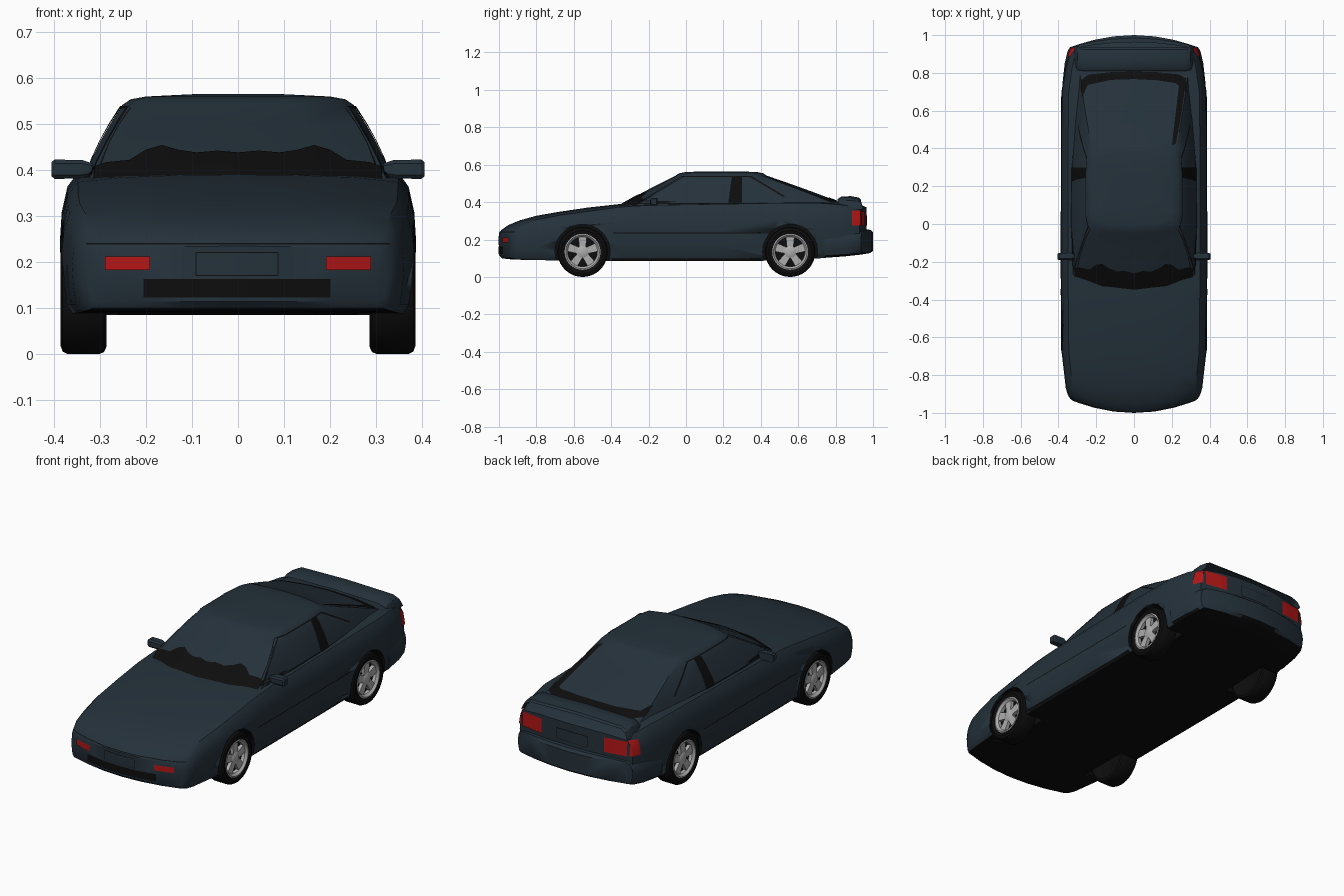
import bpy, bmesh, math
from mathutils import Vector
from mathutils.bvhtree import BVHTree

if "Cube" in bpy.data.objects:
    bpy.data.objects.remove(bpy.data.objects["Cube"])


def material(name, rgb):
    m = bpy.data.materials.new(name)
    m.diffuse_color = (*rgb, 1)
    m.use_nodes = True
    m.node_tree.nodes["Principled BSDF"].inputs["Base Color"].default_value = m.diffuse_color
    return m


PAINT = material("slate blue paint", (0.018, 0.031, 0.043))
BLACK = material("black trim", (0.004, 0.004, 0.004))
RED = material("red lamp", (0.46, 0.008, 0.008))
SILVER = material("silver rim", (0.42, 0.42, 0.42))
AXLES, WHEEL_R, ARCH_R = (-0.553, 0.557), 0.134, 0.147


def finish(name, bm, mats, angle=32, recalc=True):
    if recalc:
        bmesh.ops.recalc_face_normals(bm, faces=bm.faces)
    me = bpy.data.meshes.new(name)
    bm.to_mesh(me)
    bm.free()
    ob = bpy.data.objects.new(name, me)
    bpy.context.collection.objects.link(ob)
    for m in mats:
        me.materials.append(m)
    bpy.ops.object.select_all(action='DESELECT')
    ob.select_set(True)
    bpy.context.view_layer.objects.active = ob
    bpy.ops.object.shade_smooth_by_angle(angle=math.radians(angle))
    return ob


def loft(name, rings, caps, mats=(PAINT,)):
    """Skin closed rings; caps are index tuples used on both end rings."""
    bm = bmesh.new()
    vs = [[bm.verts.new(p) for p in r] for r in rings]
    n = len(rings[0])
    for a, b in zip(vs, vs[1:]):
        for i in range(n):
            j = (i + 1) % n
            bm.faces.new((a[i], a[j], b[j], b[i]))
    for end in (vs[0], vs[-1]):
        for c in caps:
            bm.faces.new([end[i] for i in c])
    return finish(name, bm, mats)


def mirrored(half):
    return half + [Vector((-p[0], p[1], p[2])) for p in half[-2:0:-1]]


def section(y, w, zb, zs, zt, bow=0.0):
    """Body cross-section: floor, curved flank, shoulder, crowned top."""
    pts = [(0, zb), (.33, zb), (.65, zb), (.94, zb)]
    pts += [(x, zb + t * (zs - zb)) for x, t in
            ((.975, .08), (.992, .3), (1, .52), (.99, .72), (.958, .9))]
    pts += [(.9, zs), (.65, zs + .65 * (zt - zs)), (.33, zs + .93 * (zt - zs)), (0, zt)]
    return mirrored([Vector((x * w, y + bow * x * x, z)) for x, z in pts])


N = 24
right_cap = [(i, i + 1, 11 - i, 12 - i) for i in range(3)] + [tuple(range(3, 10))]
BODY_CAPS = right_cap + [tuple((N - i) % N for i in c) for c in right_cap]

# main body shell: y, half width, floor, shoulder, centre height, bow
body = loft("body_shell", [section(*s) for s in (
    (-1.0, .325, .115, .222, .235, .065), (-.985, .338, .10, .24, .253, .06),
    (-.95, .35, .095, .26, .277, .045), (-.89, .361, .092, .283, .302, .02),
    (-.8, .369, .09, .306, .327), (-.68, .383, .088, .329, .348),
    (-.53, .386, .085, .35, .37), (-.35, .387, .085, .374, .39),
    (-.2, .387, .085, .383, .395), (.15, .387, .085, .389, .398),
    (.5, .387, .087, .395, .40), (.7, .384, .098, .395, .405),
    (.82, .365, .11, .387, .402), (.92, .346, .12, .374, .392, -.025),
    (.965, .334, .13, .356, .372, -.037))], BODY_CAPS, (PAINT, BLACK))

# wheel arches cut from the body
bm = bmesh.new()
for y in AXLES:
    for s in (-1, 1):
        r = bmesh.ops.create_cone(bm, cap_ends=True, segments=48, radius1=ARCH_R,
                                  radius2=ARCH_R, depth=.24)
        for v in r["verts"]:
            v.co = Vector((v.co.z + s * .382, v.co.x + y, v.co.y + WHEEL_R))
cutter = finish("arch_cutter", bm, ())
cutter.hide_render = True
mod = body.modifiers.new("arches", 'BOOLEAN')
mod.object, mod.operation, mod.solver = cutter, 'DIFFERENCE', 'EXACT'
bpy.context.view_layer.objects.active = body
bpy.ops.object.modifier_apply(modifier="arches")
bpy.data.objects.remove(cutter)

# floor and arch linings are black
for f in body.data.polygons:
    c, n = f.center, f.normal
    in_arch = any(math.hypot(c.y - y, c.z - WHEEL_R) < ARCH_R + .001 for y in AXLES)
    outer = abs(n.x) > .6 and abs(c.x) > .3
    f.material_index = int(n.z < -.7 or (in_arch and not outer))

# rear bumper
rear_bumper = loft("rear_bumper", [section(*s) for s in (
    (.74, .379, .102, .235, .24), (.85, .367, .11, .243, .25),
    (.94, .352, .12, .246, .256, -.025), (.985, .34, .128, .244, .252, -.05),
    (1.0, .325, .14, .232, .24, -.06))], BODY_CAPS, (PAINT, BLACK))
for f in rear_bumper.data.polygons:
    f.material_index = int(f.normal.z < -.7)

# cabin: plan outlines at the belt line and roof edge, joined by bulged glass
belt = [(0, -.37, .374), (.17, -.348, .374), (.325, -.28, .375), (.336, 0, .38), (.33, .3, .385),
        (.312, .55, .388), (.285, .80, .39), (.14, .83, .392), (0, .84, .393)]
roof = [(0, -.055), (.13, -.047), (.235, -.012), (.25, .05), (.251, .25),
        (.243, .36), (.222, .405), (.11, .425), (0, .43)]
rings = []
for t in (0, .25, .5, .75, 1):
    half = []
    for b, r in zip(belt, roof):
        p = Vector(b).lerp(Vector((*r, .542)), t)
        out = Vector((p.x, (p.y - .2) * .4, 0)).normalized()
        half.append(p + out * .03 * t * (1 - t))
    rings.append(mirrored(half))
for k, z in ((.93, .554), (.8, .56), (.4, .565)):
    rings.append(mirrored([Vector((x * k, .19 + (y - .19) * k, z)) for x, y in roof]))
cabin = loft("cabin", rings, [(i, i + 1, 15 - i, (16 - i) % 16) for i in range(1, 7)]
             + [(0, 1, 15), (7, 8, 9)])

# rear spoiler swept across the boot lid
wing = []
for x, z, y in ((-.315, .375, .01), (-.30, .405, .005), (-.27, .422, 0), (0, .428, 0),
                (.27, .422, 0), (.30, .405, .005), (.315, .375, .01)):
    wing.append([Vector((x, y + a, z + b)) for a, b in
                 ((.81, -.012), (.83, .001), (.88, .004), (.925, -.004), (.935, -.014), (.87, -.018))])
loft("rear_spoiler", wing, [tuple(range(6))])

# door mirrors
for s, side in ((1, "right"), (-1, "left")):
    loft(side + "_mirror", [[Vector((s * x, -.172 + a * d, .402 + b * h)) for a, b in
         ((-1, -.6), (-.6, -1), (1, -1), (1, 1), (-.6, 1), (-1, .6))]
        for x, d, h in ((.315, .012, .012), (.338, .02, .02), (.398, .019, .021), (.405, .014, .016))],
        [tuple(range(6))])

# painted details: thin sheets projected on to a shell
VIEWS = {"front": (lambda a, b: (a, -2, b), Vector((0, 1, 0))),
         "back": (lambda a, b: (a, 2, b), Vector((0, -1, 0))),
         "side": (lambda a, b: (2, a, b), Vector((-1, 0, 0))),
         "top": (lambda a, b: (a, b, 2), Vector((0, 0, -1)))}


def tree(ob):
    bm = bmesh.new()
    bm.from_mesh(ob.data)
    return BVHTree.FromBMesh(bm)


def along(pts, t):
    s = t * (len(pts) - 1)
    i = min(int(s), len(pts) - 2)
    return Vector(pts[i]).lerp(Vector(pts[i + 1]), s - i)


def sheet(name, view, target, low, high, mat, both=False, lift=.003, nu=24, nv=4):
    place, d = VIEWS[view]
    bm = bmesh.new()
    for s in (1, -1) if both else (1,):
        grid = []
        for i in range(nu + 1):
            a, b = along(low, i / nu), along(high, i / nu)
            for j in range(nv + 1):
                hit, nor = target.ray_cast(Vector(place(*a.lerp(b, j / nv))), d)[:2]
                if hit:
                    hit = hit + nor * lift
                    hit.x *= s
                grid.append(bm.verts.new(hit) if hit else None)
        for i in range(nu):
            for j in range(nv):
                k = i * (nv + 1) + j
                q = [grid[k], grid[k + nv + 1], grid[k + nv + 2], grid[k + 1]]
                if all(q):
                    f = bm.faces.new(q)
                    f.normal_update()
                    if f.normal.dot(Vector((d.x * s, d.y, d.z))) > 0:
                        f.normal_flip()
    return finish(name, bm, (mat,), recalc=False)


def rect(name, view, target, x0, x1, z0, z1, mat, **kw):
    return sheet(name, view, target, [(x0, z0), (x1, z0)], [(x0, z1), (x1, z1)], mat, **kw)


shell, top, bump = tree(body), tree(cabin), tree(rear_bumper)
# front face
rect("front_lamp", "front", shell, .19, .288, .183, .212, RED, both=True, lift=.004)
rect("grille", "front", shell, -.205, .2, .123, .163, BLACK)
rect("front_plate_edge", "front", shell, -.092, .088, .17, .222, BLACK, lift=.001)
rect("front_plate", "front", shell, -.09, .086, .172, .22, PAINT, lift=.003)
rect("bonnet_gap", "front", shell, -.33, .33, .238, .2415, BLACK, lift=.001, nv=1)
# windscreen shade with its two humps
edge = [(.325, .402), (.285, .415), (.235, .42), (.2, .442), (.165, .452),
        (.13, .442), (.09, .436), (.045, .44), (0, .436)]
high = [(-x, z) for x, z in edge] + [(x, z) for x, z in edge[-2::-1]]
sheet("windscreen_shade", "front", top, [(x, .377) for x, z in high], high, BLACK, nu=48)
# side trim
sheet("door_pillar", "side", top, [(.225, .388), (.298, .388)],
      [(.245, .538), (.298, .538)], BLACK, both=True)
sheet("window_front_edge", "side", top, [(-.265, .39), (-.025, .536)], [(-.25, .39), (-.015, .532)],
      BLACK, both=True, lift=.0015, nv=1)
sheet("window_top_edge", "side", top, [(-.02, .533), (.35, .533)], [(-.02, .538), (.35, .538)],
      BLACK, both=True, lift=.0015, nv=1)
sheet("quarter_window_edge", "side", top, [(.35, .538), (.53, .43)], [(.345, .532), (.515, .43)],
      BLACK, both=True, lift=.0015, nv=1)
rect("belt_seal", "side", top, -.25, .5, .39, .395, BLACK, both=True, lift=.0015, nv=1)
rect("side_moulding", "side", shell, -.39, .4, .233, .238, BLACK, both=True, lift=.001, nv=1)
rect("sill", "side", shell, -.395, .4, .087, .1, BLACK, both=True, lift=.001, nv=1)
# rear window border, wide along the bottom and on one side
sheet("rear_window_border", "top", top,
      [(-.28, .76), (-.24, .79), (-.12, .803), (0, .806), (.12, .803), (.24, .79), (.275, .77)],
      [(-.275, .67), (-.245, .735), (-.12, .762), (0, .766), (.12, .76), (.22, .745), (.275, .70)], BLACK)
sheet("rear_window_side", "top", top, [(.2, .415), (.22, .58), (.24, .75)],
      [(.222, .425), (.25, .58), (.275, .76)], BLACK)
# tail lamps wrap on to the flanks
rect("tail_lamp", "back", shell, .185, .308, .272, .35, RED, both=True, lift=.005)
rect("tail_lamp_side", "side", shell, .885, .931, .275, .352, RED, both=True, lift=.005)
rect("rear_plate_edge", "back", shell, -.092, .092, .272, .332, BLACK, lift=.001)
rect("rear_plate", "back", shell, -.089, .089, .275, .329, PAINT, lift=.003)


# wheels: turned tyre and rim, five spokes
def lathe(bm, prof, mat, seg=40):
    rows = [[bm.verts.new((x, r * math.cos(a), r * math.sin(a))) for a in
             (2 * math.pi * i / seg for i in range(seg))] for r, x in prof]
    for a, b in zip(rows, rows[1:]):
        for i in range(seg):
            j = (i + 1) % seg
            bm.faces.new((a[i], a[j], b[j], b[i])).material_index = mat
    for row in (rows[0], rows[-1]):
        bm.faces.new(row).material_index = mat


bm = bmesh.new()
lathe(bm, [(.08, .30), (.118, .286), (.129, .291), (WHEEL_R, .302), (WHEEL_R, .37), (.128, .381),
           (.115, .386), (.096, .381), (.09, .355), (.02, .355)], 0)
lathe(bm, [(.084, .35), (.096, .382), (.09, .384), (.079, .372), (.078, .35)], 1)
lathe(bm, [(.033, .35), (.033, .372), (.022, .378)], 1, 20)
for k in range(5):
    a = math.pi / 2 + k * math.tau / 5
    quad = [(.02, -.017), (.083, -.023), (.083, .023), (.02, .017)]
    ring = [[bm.verts.new((x, r * math.cos(a) - w * math.sin(a), r * math.sin(a) + w * math.cos(a)))
             for r, w in quad] for x in (.35, .373)]
    faces = [ring[0], ring[1]] + [[ring[0][i], ring[0][i - 1], ring[1][i - 1], ring[1][i]] for i in range(4)]
    for f in faces:
        bm.faces.new(f).material_index = 1
wheel = finish("wheel_front_right", bm, (BLACK, SILVER))
wheel.location = (0, AXLES[0], WHEEL_R)
for name, y, turn in (("wheel_rear_right", AXLES[1], 0), ("wheel_front_left", AXLES[0], math.pi),
                      ("wheel_rear_left", AXLES[1], math.pi)):
    w = wheel.copy()
    w.name, w.location, w.rotation_euler = name, (0, y, WHEEL_R), (0, 0, turn)
    bpy.context.collection.objects.link(w)
